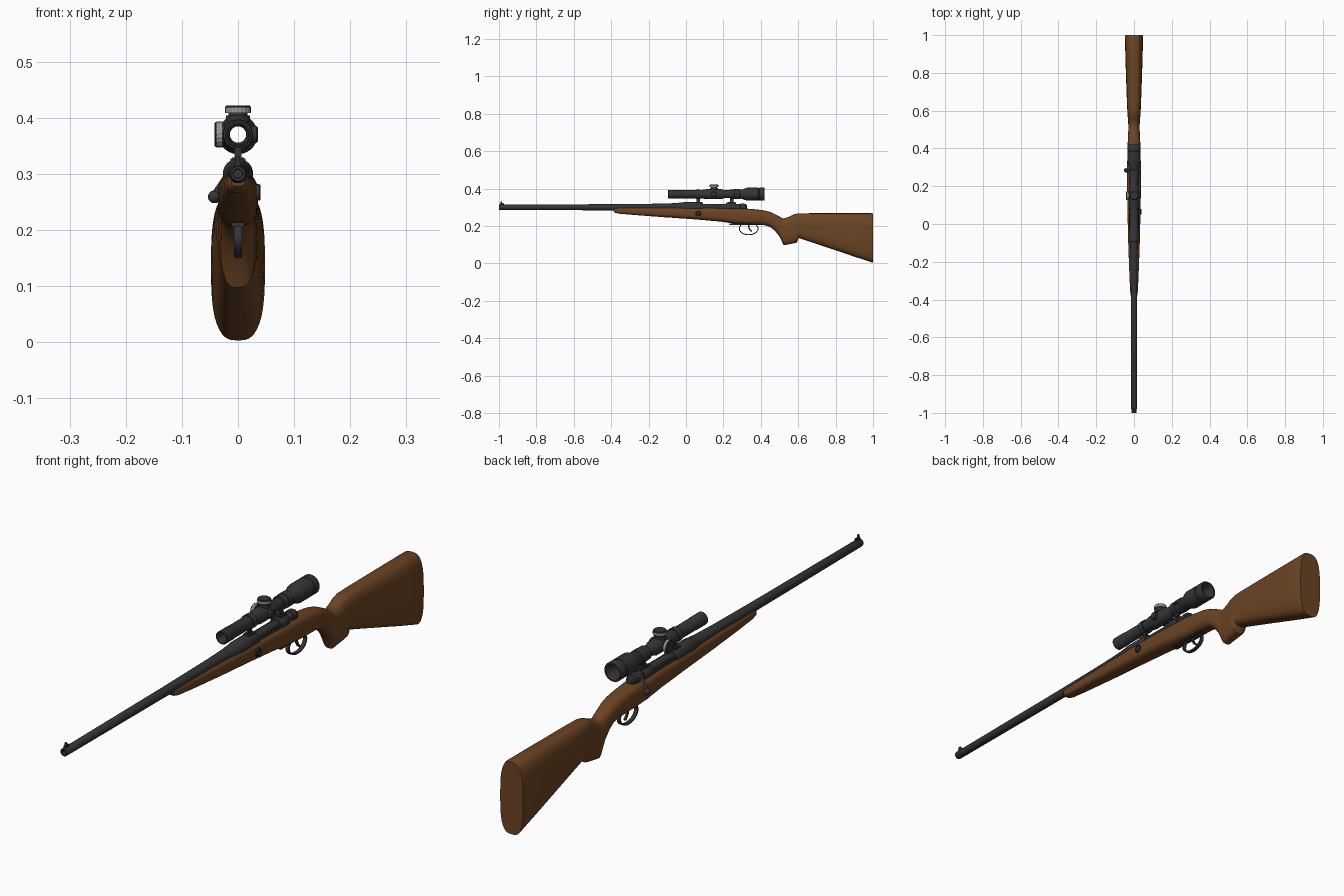
import bpy, bmesh, math
from mathutils import Vector, Matrix

if "Cube" in bpy.data.objects:
    bpy.data.objects.remove(bpy.data.objects["Cube"])


def material(name, rgb):
    m = bpy.data.materials.new(name)
    m.diffuse_color = (*rgb, 1)
    m.use_nodes = True
    m.node_tree.nodes["Principled BSDF"].inputs["Base Color"].default_value = m.diffuse_color
    return m


WOOD = material("wood", (0.15, 0.058, 0.017))
STEEL = material("dark_steel", (0.035, 0.035, 0.037))
SILVER = material("knurl_grey", (0.3, 0.3, 0.3))


def finish(name, bm, mat, angle=35):
    bmesh.ops.recalc_face_normals(bm, faces=bm.faces)
    me = bpy.data.meshes.new(name)
    bm.to_mesh(me)
    bm.free()
    ob = bpy.data.objects.new(name, me)
    bpy.context.collection.objects.link(ob)
    me.materials.append(mat)
    bpy.ops.object.select_all(action='DESELECT')
    ob.select_set(True)
    bpy.context.view_layer.objects.active = ob
    bpy.ops.object.shade_smooth_by_angle(angle=math.radians(angle))
    return ob


def loft(name, rings, mat, closed=False, angle=35):
    bm = bmesh.new()
    vs = [[bm.verts.new(p) for p in r] for r in rings]
    n = len(vs[0])
    pairs = list(zip(vs, vs[1:])) + ([(vs[-1], vs[0])] if closed else [])
    for a, b in pairs:
        for i in range(n):
            bm.faces.new((a[i], a[(i + 1) % n], b[(i + 1) % n], b[i]))
    if not closed:
        bm.faces.new(vs[0])
        bm.faces.new(vs[-1])
    return finish(name, bm, mat, angle)


def lathe(name, profile, origin, axis='Y', mat=STEEL, n=32, closed=False, knurl=0.0):
    """Revolve (distance, radius) pairs about an axis through origin."""
    rot = {'X': Matrix.Rotation(math.pi / 2, 3, 'Y'), 'Z': Matrix.Identity(3),
           'Y': Matrix.Rotation(-math.pi / 2, 3, 'X')}[axis]
    rings = []
    for d, r in profile:
        ring = []
        for i in range(n):
            a, q = math.tau * i / n, r - knurl * (i // 2 % 2)
            ring.append(rot @ Vector((q * math.cos(a), q * math.sin(a), d)) + Vector(origin))
        rings.append(ring)
    return loft(name, rings, mat, closed)


def box(name, size, loc, bevel=0.002):
    bm = bmesh.new()
    bmesh.ops.create_cube(bm, size=1, matrix=Matrix.Translation(loc) @ Matrix.Diagonal((*size, 1)))
    bmesh.ops.bevel(bm, geom=bm.edges[:], offset=bevel, segments=2, affect='EDGES')
    return finish(name, bm, STEEL)


def strip(name, path, half_x, thick, cyclic=False):
    """Flat band swept along a (y, z) path."""
    rings, n = [], len(path)
    for i, p in enumerate(path):
        a = path[(i - 1) % n] if cyclic or i else p
        b = path[(i + 1) % n] if cyclic or i < n - 1 else p
        t = Vector((b[0] - a[0], b[1] - a[1])).normalized() * thick
        rings.append([(sx * half_x, p[0] - s * t.y, p[1] + s * t.x)
                      for sx, s in ((-1, -1), (1, -1), (1, 1), (-1, 1))])
    return loft(name, rings, STEEL, cyclic)


# Stock: superellipse sections (y, top z, bottom z, half width, exponent)
stations = [(-.387, .294, .278, .012, 2.5), (-.38, .298, .271, .017, 3), (-.36, .300, .266, .020, 3),
            (-.28, .300, .259, .024, 3), (-.12, .300, .247, .030, 3), (.04, .300, .236, .034, 3),
            (.18, .298, .224, .036, 3), (.25, .296, .214, .036, 3), (.32, .293, .209, .036, 3),
            (.37, .289, .207, .035, 2.8), (.42, .283, .204, .034, 2.5), (.45, .275, .195, .032, 2.4),
            (.475, .263, .175, .031, 2.4), (.50, .250, .143, .030, 2.5), (.513, .243, .116, .030, 2.6),
            (.522, .240, .097, .030, 2.8), (.555, .251, .103, .032, 2.9), (.575, .262, .107, .034, 3),
            (.593, .266, .111, .035, 3), (.602, .267, .136, .0355, 3), (.66, .268, .117, .038, 3),
            (.80, .268, .070, .043, 3), (.90, .268, .036, .046, 3), (.992, .268, .006, .048, 3),
            (1.0, .265, .003, .046, 3)]


def section(y, top, bot, w, e, n=48):
    pts = []
    for i in range(n):
        c, s = math.cos(math.tau * i / n), math.sin(math.tau * i / n)
        pts.append((w * math.copysign(abs(c) ** (2 / e), c), y,
                    (top + bot) / 2 + (top - bot) / 2 * math.copysign(abs(s) ** (2 / e), s)))
    return pts


loft("stock", [section(*s) for s in stations], WOOD, angle=40)

# Barrel with recessed muzzle
AX = (0, 0, .30)
lathe("barrel", [(-.96, .007), (-.998, .007), (-1, .009), (-1, .013), (-.997, .0145), (-.4, .0165),
                 (-.16, .019), (-.06, .022), (0, .022)], AX)
# Front sight
box("front_sight_base", (.010, .022, .012), (0, -.984, .317))
box("front_sight_blade", (.006, .010, .010), (0, -.988, .327), .001)

# Receiver ring, rear bridge and bolt
lathe("receiver_ring", [(-.09, .020), (-.02, .0255), (-.015, .027), (.085, .027), (.09, .025)], AX)
lathe("bolt_body", [(.08, .017), (.24, .017)], AX)
lathe("rear_bridge", [(.215, .023), (.22, .025), (.262, .025), (.266, .023)], AX)
lathe("bolt_shroud", [(.26, .016), (.27, .018), (.29, .018), (.292, .021), (.312, .021),
                      (.314, .017), (.322, .016), (.326, .012)], AX)
box("receiver_bed", (.046, .30, .02), (0, .10, .297))

# Bolt handle on the left side
bm = bmesh.new()
a, b = Vector((-.012, .278, .303)), Vector((-.041, .284, .264))
bmesh.ops.create_cone(bm, cap_ends=True, segments=16, radius1=.008, radius2=.006, depth=(b - a).length,
                      matrix=Matrix.Translation((a + b) / 2) @ (b - a).to_track_quat('Z', 'Y').to_matrix().to_4x4())
bmesh.ops.create_uvsphere(bm, u_segments=20, v_segments=12, radius=.0115,
                          matrix=Matrix.Translation((-.042, .284, .259)))
finish("bolt_handle", bm, STEEL)

# Round side plate on the right of the stock
lathe("side_disc", [(.028, .015), (.038, .015), (.040, .013), (.040, .008), (.037, .007)], (0, .065, .267), 'X')

# Trigger guard, floor plate and trigger
guard = [(.335 + .050 * math.cos(t), .186 + .033 * math.sin(t))
         for t in (math.tau * i / 32 for i in range(32))]
strip("trigger_guard", guard, .007, .0025, True)
box("floor_plate", (.024, .19, .008), (0, .325, .209))
strip("trigger", [(.335, .212), (.335, .198), (.338, .186), (.345, .176), (.352, .171)], .004, .0035)

# Scope tube: closed hollow profile
SC = (0, 0, .370)
lathe("scope_tube", [(-.095, .021), (-.093, .0235), (-.045, .0235), (-.043, .0225), (.085, .0225),
                     (.11, .027), (.19, .027), (.205, .021), (.255, .021), (.258, .027), (.285, .027),
                     (.288, .024), (.30, .025), (.325, .034), (.33, .035), (.385, .035), (.387, .033),
                     (.391, .033), (.393, .035), (.418, .035), (.421, .033), (.421, .028),
                     (.39, .022), (.30, .0145), (-.07, .0145), (-.093, .018), (-.095, .019)],
      SC, n=40, closed=True)
# Magnification ring tab
box("zoom_tab", (.010, .012, .010), (.030, .272, .370))

# Scope mounts
for i, y in enumerate((.065, .245)):
    lathe(f"scope_ring_{i}", [(y - .011, .021), (y - .011, .026), (y + .011, .026), (y + .011, .021)],
          SC, closed=True)
    box(f"mount_post_{i}", (.012, .020, .034), (0, y, .334))
    box(f"mount_foot_{i}", (.026, .040, .008), (0, y, .325))

# Elevation and windage turrets, plus plain boss on the right
T = (0, .15, .370)
for name, axis, s in (("top_turret", 'Z', 1), ("side_turret", 'X', -1)):
    k = 0 if axis == 'Z' else -.010
    lathe(name + "_base", [(s * .022, .021), (s * (.034 + k), .021), (s * (.034 + k), .017),
                           (s * (.039 + k), .017)], T, axis)
    lathe(name + "_knurl", [(s * (.038 + k), .0235), (s * (.048 + k), .0235)], T, axis, SILVER, 72, knurl=.001)
    lathe(name + "_cap", [(s * (.047 + k), .023), (s * (.050 + k), .0225), (s * (.052 + k), .020)], T, axis)
lathe("right_boss", [(.020, .015), (.033, .015), (.036, .012)], T, 'X')
